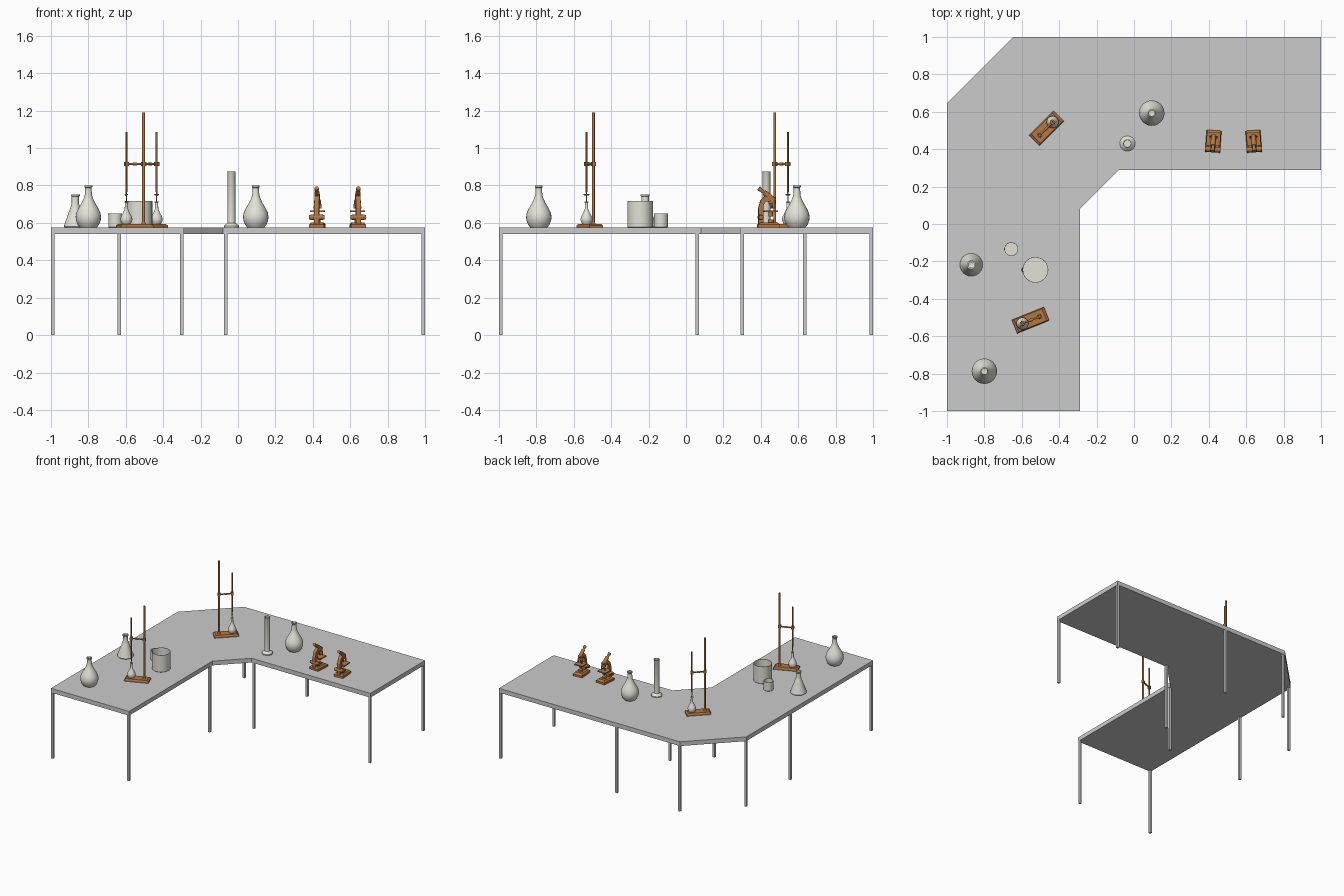
import bpy, bmesh, math
from mathutils import Matrix, Vector

if "Cube" in bpy.data.objects:
    bpy.data.objects.remove(bpy.data.objects["Cube"])

TOP = 0.575  # table surface height


def material(name, rgb):
    m = bpy.data.materials.new(name)
    m.diffuse_color = (*rgb, 1)
    m.use_nodes = True
    m.node_tree.nodes["Principled BSDF"].inputs["Base Color"].default_value = m.diffuse_color
    return m


GLASS = material("glass", (0.76, 0.76, 0.68))
WOOD = material("brown_metal", (0.45, 0.19, 0.06))


def finish(name, bm, mat=None, place=None, smooth=False):
    bmesh.ops.recalc_face_normals(bm, faces=bm.faces[:])
    me = bpy.data.meshes.new(name)
    bm.to_mesh(me)
    bm.free()
    ob = bpy.data.objects.new(name, me)
    bpy.context.collection.objects.link(ob)
    if mat:
        me.materials.append(mat)
    if place:
        ob.matrix_world = place
    if smooth:
        bpy.ops.object.select_all(action='DESELECT')
        ob.select_set(True)
        bpy.context.view_layer.objects.active = ob
        bpy.ops.object.shade_smooth_by_angle(angle=math.radians(35))
    return ob


def box(bm, centre, size, taper=1.0, tilt=0.0):
    m = Matrix.Translation(centre) @ Matrix.Rotation(tilt, 4, 'X') @ Matrix.Diagonal((*size, 1))
    vs = bmesh.ops.create_cube(bm, size=1)["verts"]
    for v in vs:
        if v.co.z > 0:
            v.co.x *= taper
            v.co.y *= taper
        v.co = m @ v.co


def rod(bm, a, b, r1, r2=None, n=12):
    a, b = Vector(a), Vector(b)
    d = b - a
    m = Matrix.Translation((a + b) / 2) @ d.to_track_quat('Z', 'Y').to_matrix().to_4x4()
    bmesh.ops.create_cone(bm, cap_ends=True, segments=n, radius1=r1,
                          radius2=r1 if r2 is None else r2, depth=d.length, matrix=m)


def lathe(name, profile, x, y, z=TOP, n=24, spout=0.0):
    bm = bmesh.new()
    vs = [bm.verts.new((r, 0, h)) for r, h in profile]
    es = [bm.edges.new(p) for p in zip(vs, vs[1:])]
    bmesh.ops.spin(bm, geom=vs + es, axis=(0, 0, 1), cent=(0, 0, 0),
                   angle=2 * math.pi, steps=n)
    bmesh.ops.remove_doubles(bm, verts=bm.verts[:], dist=0.0003)
    # pull the rim out towards -x for a pouring lip
    if spout:
        h = max(v.co.z for v in bm.verts)
        for v in bm.verts:
            if v.co.z > h - 0.001 and v.co.x < 0 and abs(v.co.y) < 0.001:
                v.co.x -= spout
    return finish(name, bm, GLASS, Matrix.Translation((x, y, z)), True)


# Table top with cut corner
outline = [(-1, -1), (-.29, -1), (-.29, .08), (-.08, .29), (1, .29), (1, 1), (-.645, 1), (-1, .645)]
bm = bmesh.new()
face = bm.faces.new([bm.verts.new((x, y, 0.54)) for x, y in outline])
ext = bmesh.ops.extrude_face_region(bm, geom=[face])["geom"]
bmesh.ops.translate(bm, vec=(0, 0, TOP - 0.54), verts=[g for g in ext if isinstance(g, bmesh.types.BMVert)])
finish("table_top", bm)

# Table legs
for i, (x, y) in enumerate([(-.99, -.99), (-.30, -.99), (-.30, .06), (-.99, .06), (-.065, .30),
                            (-.065, .99), (.99, .30), (.99, .99), (-.635, .99), (-.99, .635)]):
    bm = bmesh.new()
    box(bm, (x, y, 0.27), (0.018, 0.018, 0.54))
    finish(f"table_leg_{i + 1}", bm)

# Pear-shaped flasks
PEAR = [(0, 0), (.045, 0), (.057, .015), (.066, .038), (.068, .058), (.064, .08), (.052, .105),
        (.036, .132), (.025, .155), (.019, .175), (.017, .212), (.021, .216), (.021, .225),
        (.015, .225), (.015, .17), (0, .165)]
lathe("round_flask_right", PEAR, 0.095, 0.593)
lathe("round_flask_left", PEAR, -0.80, -0.787)

# Conical flask
lathe("conical_flask", [(0, 0), (.056, 0), (.061, .006), (.058, .018), (.024, .112), (.019, .13), (.019, .165),
                        (.024, .170), (.024, .176), (.016, .176), (.016, .13), (0, .12)], -0.87, -0.218)


# Beakers
def beaker(name, r, h, x, y, spout):
    t = 0.003
    lathe(name, [(0, 0), (r - t, 0), (r, t), (r, h * .9), (r, h), (r - t, h), (r - t, h * .9),
                 (r - t, t), (0, t)], x, y, spout=spout)


beaker("large_beaker", 0.069, 0.141, -0.527, -0.245, 0.009)
beaker("small_beaker", 0.037, 0.074, -0.656, -0.134, 0.003)

# Measuring cylinder
lathe("measuring_cylinder", [(0, 0), (.041, 0), (.041, .008), (.036, .014), (.022, .024), (.021, .04),
                             (.021, .295), (.023, .299), (.018, .299), (.018, .03), (0, .03)], -0.035, 0.43)


# Titration stand: local x runs from pole to burette
def stand(label, x, y, turn):
    place = Matrix.Translation((x, y, TOP)) @ Matrix.Rotation(math.radians(turn), 4, 'Z')
    bm = bmesh.new()
    box(bm, (.052, 0, .005), (.185, .078, .010))
    box(bm, (.052, 0, .015), (.185, .078, .010), taper=0.86)
    finish(label + "_stand_base", bm, WOOD, place)

    bm = bmesh.new()
    rod(bm, (0, 0, .015), (0, 0, .615), .0075)
    rod(bm, (0, 0, .018), (0, 0, .03), .013, .008)
    finish(label + "_stand_pole", bm, WOOD, place, True)

    bm = bmesh.new()
    rod(bm, (-.008, 0, .34), (.106, 0, .34), .005)
    box(bm, (0, 0, .34), (.022, .02, .02))
    box(bm, (.099, 0, .34), (.02, .022, .022))
    rod(bm, (.04, -.0, .34), (.06, 0, .34), .008)
    finish(label + "_stand_clamp", bm, WOOD, place)

    bm = bmesh.new()
    rod(bm, (.099, 0, .19), (.099, 0, .51), .005)
    rod(bm, (.099, 0, .12), (.099, 0, .19), .002, .004)
    rod(bm, (.099, -.015, .176), (.099, .015, .176), .0035)
    finish(label + "_burette", bm, WOOD, place, True)

    p = place @ Vector((.099, 0, .018))
    lathe(label + "_stand_flask", [(0, 0), (.022, 0), (.030, .015), (.032, .027), (.028, .042), (.017, .062),
                                   (.009, .082), (.008, .115), (.011, .118), (.011, .122), (.006, .122),
                                   (.006, .08), (0, .078)], p.x, p.y, p.z)


stand("corner", -0.505, 0.475, 45)
stand("front", -0.505, -0.495, 202)


# Microscope: eyepiece leans towards -y
def microscope(label, x, turn):
    place = Matrix.Translation((x, 0.442, TOP)) @ Matrix.Rotation(math.radians(turn), 4, 'Z')
    bm = bmesh.new()
    box(bm, (0, 0, .008), (.080, .118, .016))
    box(bm, (0, 0, .022), (.080, .118, .012), taper=0.75)
    rod(bm, (0, .012, .026), (0, .012, .042), .016)
    finish(label + "_microscope_base", bm, WOOD, place)

    bm = bmesh.new()
    box(bm, (0, .012, .088), (.074, .072, .009))
    rod(bm, (0, .012, .06), (0, .012, .085), .012)
    finish(label + "_microscope_stage", bm, WOOD, place)

    # Arm side profile, extruded across x
    bm = bmesh.new()
    side = [(-.056, .02), (-.056, .105), (-.044, .145), (-.02, .168), (.03, .160), (.03, .140),
            (-.015, .140), (-.028, .12), (-.030, .02)]
    f = bm.faces.new([bm.verts.new((-.013, a, b)) for a, b in side])
    e = bmesh.ops.extrude_face_region(bm, geom=[f])["geom"]
    bmesh.ops.translate(bm, vec=(.026, 0, 0), verts=[g for g in e if isinstance(g, bmesh.types.BMVert)])
    finish(label + "_microscope_arm", bm, WOOD, place)

    bm = bmesh.new()
    rod(bm, (-.042, -.043, .055), (.042, -.043, .055), .012)
    rod(bm, (-.032, -.043, .055), (.032, -.043, .055), .015)
    finish(label + "_microscope_focus_knobs", bm, WOOD, place, True)

    bm = bmesh.new()
    rod(bm, (0, .03, .146), (0, -.025, .188), .014)
    rod(bm, (0, -.02, .184), (0, -.050, .207), .009)
    rod(bm, (0, -.042, .201), (0, -.054, .210), .012)
    finish(label + "_microscope_eyepiece", bm, WOOD, place, True)

    bm = bmesh.new()
    rod(bm, (0, .018, .128), (0, .018, .145), .018)
    for dx, dy in ((0, .012), (-.012, .024), (.012, .024)):
        rod(bm, (dx * 1.4, dy, .102), (dx, dy, .13), .005, .007)
    finish(label + "_microscope_lenses", bm, WOOD, place, True)


microscope("left", 0.424, -4)
microscope("right", 0.640, 4)
